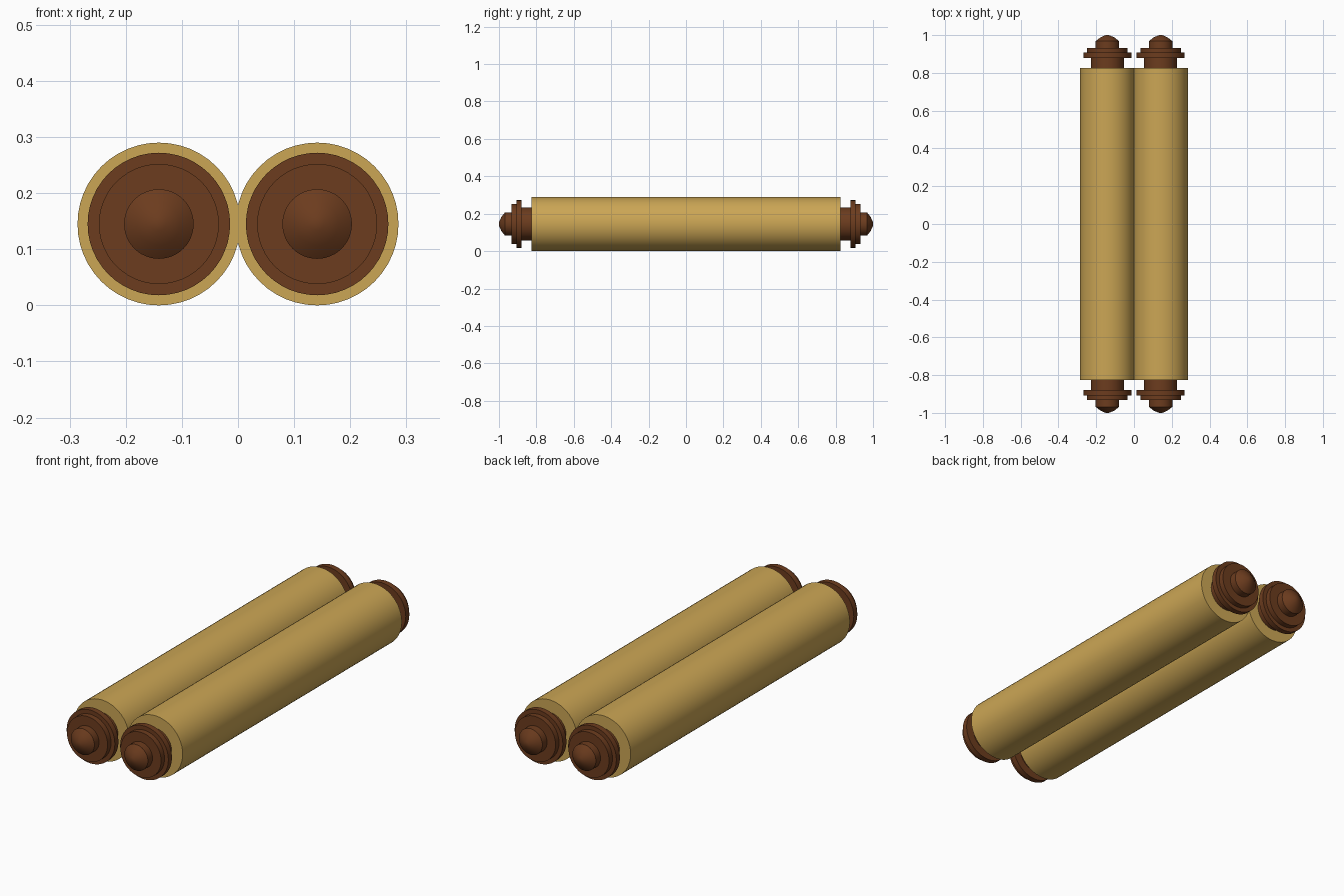
import bpy, math

if "Cube" in bpy.data.objects:
    bpy.data.objects.remove(bpy.data.objects["Cube"])

R = 0.145      # roll radius
CX = 0.141     # roll centre offset in x
SEG = 48


def material(name, rgb):
    m = bpy.data.materials.new(name)
    m.diffuse_color = (*rgb, 1)
    m.use_nodes = True
    m.node_tree.nodes["Principled BSDF"].inputs["Base Color"].default_value = m.diffuse_color
    return m


parchment = material("parchment", (0.60, 0.38, 0.09))
wood = material("dark_wood", (0.15, 0.045, 0.013))


def lathe(name, profile, x, mat, flip=1):
    """Revolve (radius, y) points around a y-parallel axis at (x, R)."""
    verts, rings, faces = [], [], []
    for r, y in profile:
        n = 1 if r == 0 else SEG
        rings.append([len(verts) + i for i in range(n)])
        for i in range(n):
            a = 2 * math.pi * i / SEG
            verts.append((r * math.sin(a), y * flip, r * math.cos(a)))
    for a, b in zip(rings, rings[1:]):
        for i in range(SEG):
            j = (i + 1) % SEG
            if len(a) == 1:
                f = (a[0], b[i], b[j])
            elif len(b) == 1:
                f = (a[i], b[0], a[j])
            else:
                f = (a[i], b[i], b[j], a[j])
            faces.append(f if flip > 0 else f[::-1])
    mesh = bpy.data.meshes.new(name)
    mesh.from_pydata(verts, [], faces)
    mesh.materials.append(mat)
    ob = bpy.data.objects.new(name, mesh)
    ob.location = (x, 0, R)
    bpy.context.collection.objects.link(ob)
    bpy.ops.object.select_all(action='DESELECT')
    ob.select_set(True)
    bpy.context.view_layer.objects.active = ob
    bpy.ops.object.shade_smooth_by_angle(angle=math.radians(35))


# Profiles from inside to tip
roll = [(0, -0.825), (R, -0.825), (R, 0.825), (0, 0.825)]
finial = [(0, 0.80), (0.087, 0.80), (0.087, 0.88),      # neck
          (0.127, 0.88), (0.127, 0.907),                # wide disc
          (0.107, 0.907), (0.107, 0.933),               # narrow disc
          (0.062, 0.933), (0.062, 0.968),               # knob
          (0.038, 0.987), (0.012, 0.999), (0, 1.0)]     # pointed tip

for side, x in (("left", -CX), ("right", CX)):
    lathe(f"{side}_scroll_roll", roll, x, parchment)
    for end, flip in (("front", -1), ("back", 1)):
        lathe(f"{side}_{end}_finial", finial, x, wood, flip)
